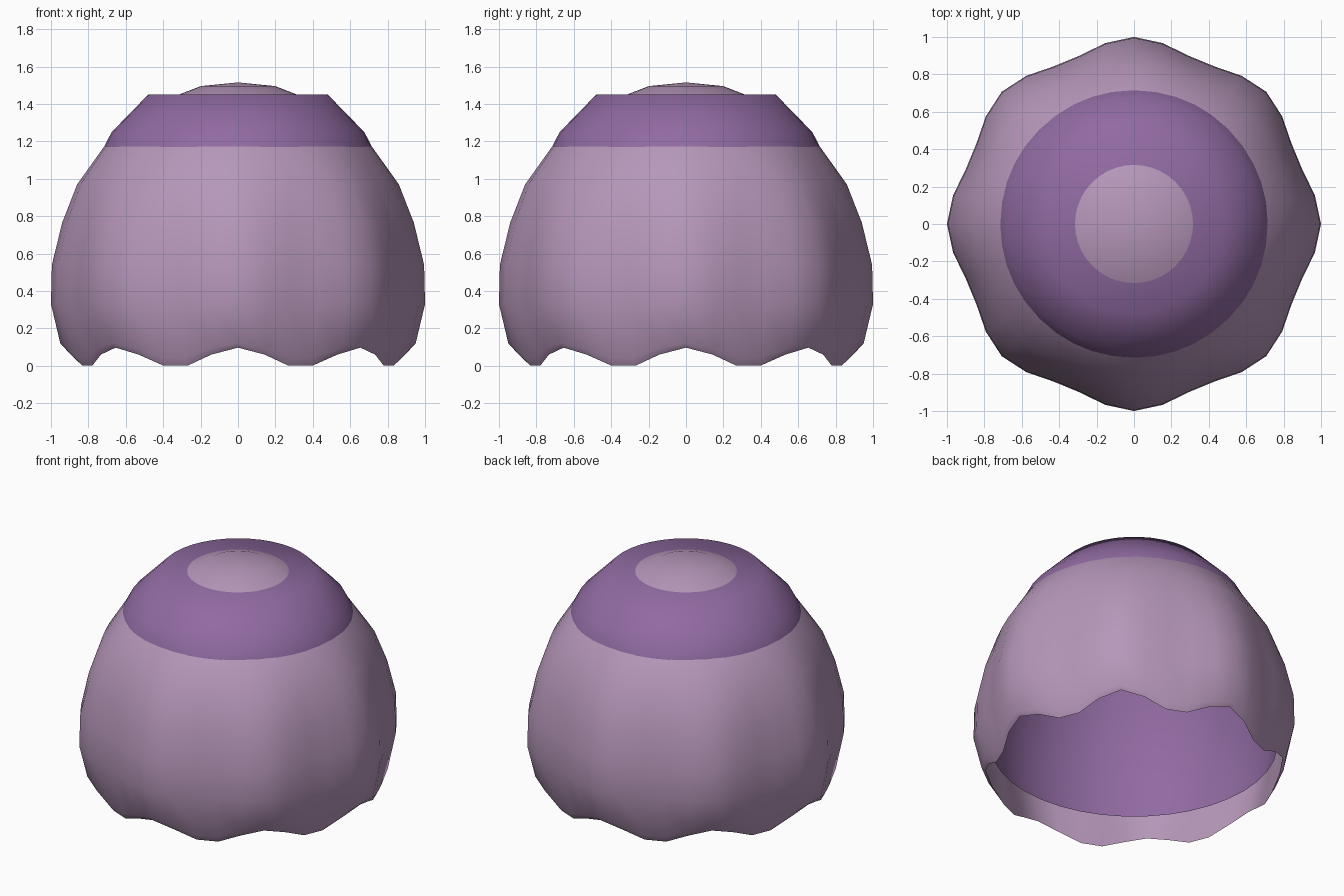
import bpy, bmesh, math

SEGMENTS = 40
LOBES = 8

cube = bpy.data.objects.get("Cube")
if cube:
    bpy.data.objects.remove(cube, do_unlink=True)


def make_material(name, rgb):
    mat = bpy.data.materials.new(name)
    mat.use_nodes = True
    mat.diffuse_color = (*rgb, 1)
    mat.node_tree.nodes["Principled BSDF"].inputs["Base Color"].default_value = (*rgb, 1)
    return mat


def lathe(name, profile, mat, sharp_angle):
    """Spin (radius, height, lobe depth, hem drop) rings, starting at the pole."""
    bm = bmesh.new()
    pole = bm.verts.new((0, 0, profile[0][1]))
    previous = None
    for radius, height, lobe, drop in profile[1:]:
        ring = []
        for i in range(SEGMENTS):
            a = math.tau * i / SEGMENTS
            dip = (1 - math.cos(LOBES * a)) / 2
            r = radius * (1 - lobe * dip)
            ring.append(bm.verts.new((r * math.cos(a), r * math.sin(a), height - drop * dip)))
        for i in range(SEGMENTS):
            j = (i + 1) % SEGMENTS
            if previous:
                bm.faces.new((previous[i], ring[i], ring[j], previous[j]))
            else:
                bm.faces.new((pole, ring[i], ring[j]))
        previous = ring
    mesh = bpy.data.meshes.new(name)
    bm.to_mesh(mesh)
    bm.free()
    mesh.materials.append(mat)
    obj = bpy.data.objects.new(name, mesh)
    bpy.context.collection.objects.link(obj)
    bpy.ops.object.select_all(action="DESELECT")
    obj.select_set(True)
    bpy.context.view_layer.objects.active = obj
    bpy.ops.object.shade_smooth_by_angle(angle=math.radians(sharp_angle))
    return obj


mauve = make_material("pale mauve", (0.47, 0.31, 0.49))
purple = make_material("purple", (0.28, 0.145, 0.36))

# Outer bell: plain crown, fluted skirt, scalloped hem turned back up inside
lathe("outer_bell", [
    (0, 1.515, 0, 0), (0.2, 1.495, 0, 0), (0.38, 1.425, 0, 0),
    (0.55, 1.32, 0, 0), (0.71, 1.18, 0, 0), (0.86, 0.97, 0.025, 0),
    (0.94, 0.765, 0.045, 0), (0.995, 0.54, 0.06, 0), (1.0, 0.33, 0.06, 0),
    (0.95, 0.12, 0.06, 0.085),
    (0.925, 0.097, 0.06, 0.107),
    (0.97, 0.33, 0.06, 0), (0.965, 0.54, 0.06, 0), (0.91, 0.765, 0.045, 0),
], mauve, 60)

# Inner bell: flat-topped dome that shows as a band above and as the lining below
lathe("inner_bell", [
    (0, 1.45, 0, 0), (0.48, 1.45, 0, 0), (0.675, 1.25, 0, 0), (0.712, 1.18, 0, 0),
    (0.79, 0.99, 0, 0), (0.85, 0.78, 0, 0), (0.89, 0.55, 0, 0),
    (0.9, 0.38, 0, 0), (0.89, 0.235, 0, 0),
], purple, 80)
